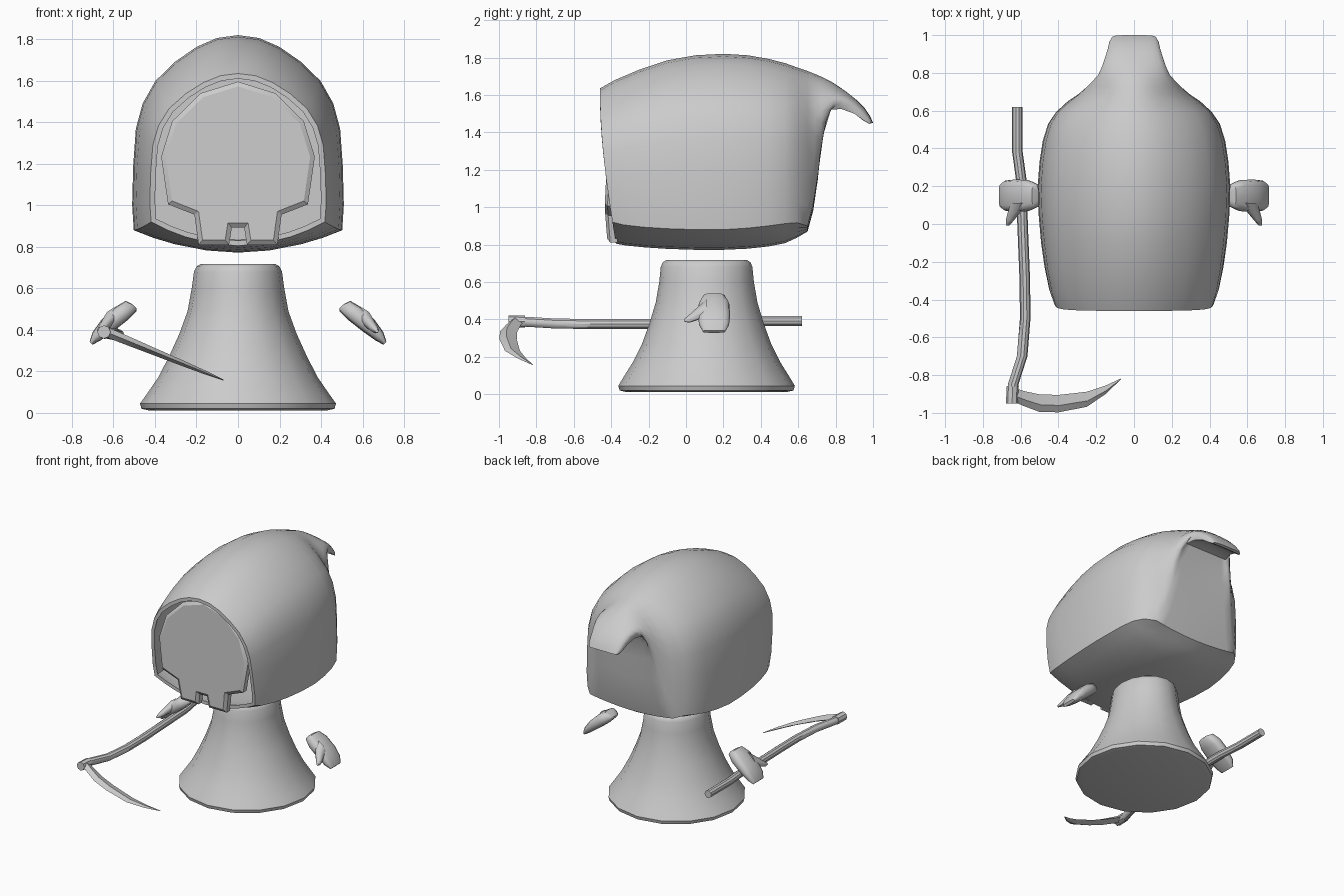
import bpy, bmesh, math
from mathutils import Vector

if "Cube" in bpy.data.objects:
    bpy.data.objects.remove(bpy.data.objects["Cube"])

grey = bpy.data.materials.new("light_grey")
grey.diffuse_color = (0.6, 0.6, 0.6, 1)
grey.use_nodes = True
grey.node_tree.nodes["Principled BSDF"].inputs["Base Color"].default_value = grey.diffuse_color


def finish(bm, name, angle=35):
    """Turn a bmesh into a smooth-by-angle object."""
    bmesh.ops.recalc_face_normals(bm, faces=bm.faces[:])
    me = bpy.data.meshes.new(name)
    bm.to_mesh(me)
    bm.free()
    me.materials.append(grey)
    ob = bpy.data.objects.new(name, me)
    bpy.context.collection.objects.link(ob)
    bpy.ops.object.select_all(action='DESELECT')
    ob.select_set(True)
    bpy.context.view_layer.objects.active = ob
    bpy.ops.object.shade_smooth_by_angle(angle=math.radians(angle))
    return ob


def loft(bm, rings):
    """Skin a list of closed rings and cap both ends."""
    vs = [[bm.verts.new(p) for p in r] for r in rings]
    n = len(vs[0])
    for a, b in zip(vs, vs[1:]):
        for i in range(n):
            j = (i + 1) % n
            bm.faces.new((a[i], a[j], b[j], b[i]))
    bm.faces.new(vs[0])
    bm.faces.new(vs[-1])


# Hood: half cross-section (width, height) above and below the lower edge
UPPER = [(0, 1), (.2, .985), (.39, .94), (.59, .865), (.78, .765), (.9, .65),
         (.965, .52), (.99, .33), (1, .13), (.985, 0)]
LOWER = [(.8, .66), (.6, .38), (.3, .1), (0, 0)]


def hood_ring(yt, yb, w, t, e, b):
    half = [(w * x, e + (t - e) * h) for x, h in UPPER]
    half += [(w * x, b + (e - b) * k) for x, k in LOWER]
    pts = half + [(-x, z) for x, z in half[-2:0:-1]]
    out = []
    for x, z in pts:
        s = math.sin(math.pi / 2 * max(0, min(1, (z - b) / (t - b))))
        out.append((x, yb + (yt - yb) * s, z))
    return out


# y at top, y at bottom, half width, top, edge, bottom
HOOD = [(-.46, -.375, .425, 1.635, .92, .805), (-.38, -.32, .45, 1.68, .905, .795),
        (-.25, -.22, .473, 1.735, .893, .785), (-.1, -.1, .492, 1.785, .885, .777),
        (.05, .05, .505, 1.812, .88, .772), (.2, .2, .51, 1.82, .88, .772),
        (.33, .33, .50, 1.812, .888, .778), (.44, .44, .483, 1.793, .9, .79),
        (.53, .53, .455, 1.77, .912, .808), (.6, .59, .412, 1.745, .917, .835),
        (.65, .65, .35, 1.728, .9, .87), (.69, .68, .30, 1.712, 1.02, .98),
        (.73, .705, .26, 1.695, 1.19, 1.15), (.77, .72, .225, 1.675, 1.35, 1.32),
        (.81, .735, .195, 1.65, 1.46, 1.45), (.86, .765, .175, 1.615, 1.52, 1.52),
        (.91, .83, .16, 1.575, 1.525, 1.535), (.955, .9, .145, 1.53, 1.50, 1.51),
        (.985, .945, .135, 1.485, 1.465, 1.47), (1.0, .98, .12, 1.452, 1.445, 1.447)]
lining = [hood_ring(a, b, w - .025, t - .025, e + .015, f + .025)
          for a, b, w, t, e, f in HOOD[:9]]
bm = bmesh.new()
loft(bm, lining[::-1] + [hood_ring(*r) for r in HOOD])
finish(bm, "hood", 40)

# Face mask: bevelled plate with cheek steps and a notch
half = [(0, 1.596), (.18, 1.54), (.317, 1.405), (.37, 1.235), (.337, 1.005),
        (.21, .955), (.19, .81), (.043, .81), (.03, .893)]
face = half + [(-x, z) for x, z in half[:0:-1]]


def inset(pts, d):
    out = []
    for i, p in enumerate(pts):
        a, b, c = Vector(pts[i - 1]), Vector(p), Vector(pts[(i + 1) % len(pts)])
        u, v = (b - a).normalized(), (c - b).normalized()
        n1, n2 = Vector((u.y, -u.x)), Vector((v.y, -v.x))
        out.append(tuple(b + (n1 + n2) * d / (1 + n1.dot(n2))))
    return out


def mask_y(z):
    return -.435 + .05 * max(0, z - 1.0) + .08 * max(0, 1.0 - z)


bm = bmesh.new()
loft(bm, [[(x, mask_y(z) + .055, z) for x, z in face],
          [(x, mask_y(z) + .015, z) for x, z in face],
          [(x, mask_y(z), z) for x, z in inset(face, .022)]])
finish(bm, "face_mask", 20)

# Robe: flared skirt with a rolled hem and a flat neck
ROBE = [(.012, .43, .43), (.02, .465, .465), (.045, .472, .472), (.09, .44, .445),
        (.17, .385, .395), (.27, .333, .345), (.38, .283, .305), (.49, .243, .272),
        (.6, .223, .253), (.68, .212, .245), (.705, .2, .235), (.718, .18, .215)]
bm = bmesh.new()
loft(bm, [[(rx * math.cos(a), .11 + ry * math.sin(a), z)
           for a in [math.tau * i / 16 for i in range(16)]] for z, rx, ry in ROBE])
finish(bm, "robe", 40)

# Mittens: slanted rounded slabs, each with a thumb
PALM = [(.497, .513, .03, .012), (.515, .515, .06, .036), (.56, .48, .082, .044),
        (.63, .42, .086, .04), (.68, .37, .08, .028), (.708, .335, .06, .01)]
THUMB = [((.61, .11, .465), .055, .03), ((.635, .06, .43), .042, .026),
         ((.657, .02, .405), .026, .018), ((.668, -.008, .395), .01, .008)]
across = Vector((.72, 0, .69))
along = Vector((.69, 0, -.72))
for side, name in ((1, "right_hand"), (-1, "left_hand")):
    bm = bmesh.new()
    rings = []
    for x, z, wy, th in PALM:
        ring = []
        for i in range(12):
            c, s = math.cos(math.tau * i / 12), math.sin(math.tau * i / 12)
            c, s = [math.copysign(abs(v) ** .65, v) for v in (c, s)]
            ring.append(Vector((x, .15, z)) + Vector((0, wy * c, 0)) + across * th * s)
        rings.append(ring)
    loft(bm, rings)
    loft(bm, [[Vector(p) + along * l * math.cos(math.tau * i / 8)
               + across * th * math.sin(math.tau * i / 8) for i in range(8)]
              for p, l, th in THUMB])
    for v in bm.verts:
        v.co.x *= side
    finish(bm, name, 50)

# Scythe handle: a slightly crooked round pole
POLE = [(-.617, .62, .391), (-.617, .38, .391), (-.595, .22, .384), (-.59, 0, .378),
        (-.578, -.3, .375), (-.576, -.5, .375), (-.592, -.7, .378), (-.64, -.85, .387),
        (-.645, -.945, .39)]


def pole_ring(p, r, n=10):
    return [(p[0] + r * math.cos(math.tau * i / n), p[1], p[2] + r * math.sin(math.tau * i / n))
            for i in range(n)]


bm = bmesh.new()
loft(bm, [pole_ring(p, .028) for p in POLE])
finish(bm, "scythe_handle")

# Scythe socket: collar on the end of the handle
bm = bmesh.new()
loft(bm, [pole_ring((-.642, -.86, .388), .032, 8), pole_ring((-.646, -.95, .39), .032, 8)])
finish(bm, "scythe_socket")

# Scythe blade: curved, tapering diamond section (x, inner y, outer y, half thickness)
BLADE = [(-.64, -.865, -.94, .022), (-.58, -.885, -.965, .021), (-.5, -.902, -.995, .019),
         (-.4, -.905, -.997, .016), (-.25, -.888, -.968, .012), (-.15, -.855, -.9, .008),
         (-.07, -.818, -.823, .002)]
bm = bmesh.new()
rings = []
for x, yi, yo, th in BLADE:
    z = .39 - .41 * (x + .635)
    ym = yo + (yi - yo) * .4
    rings.append([(x, yi, z), (x + .4 * th, ym, z + th), (x, yo, z), (x - .4 * th, ym, z - th)])
loft(bm, rings)
finish(bm, "scythe_blade", 20)
